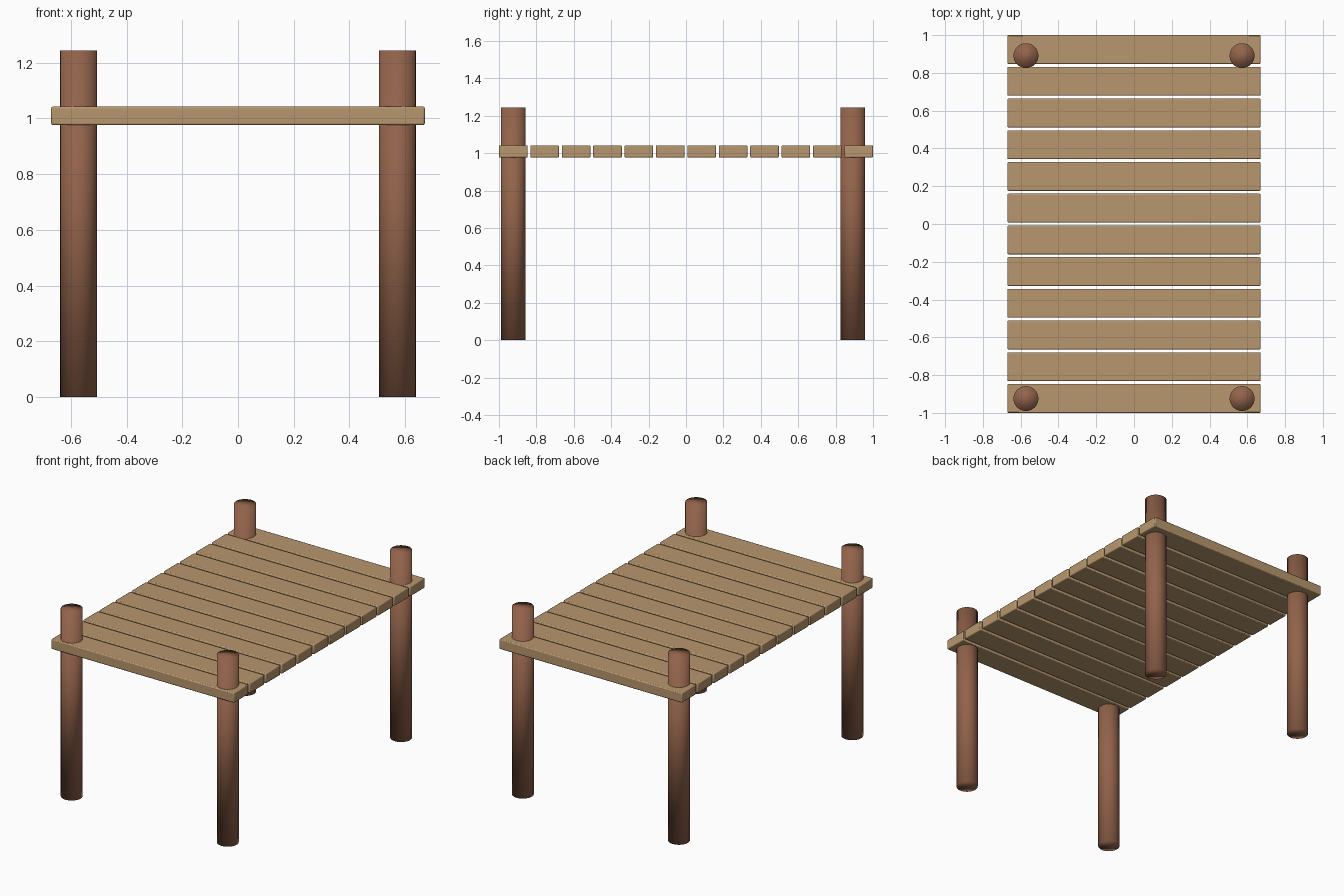
import bpy

if "Cube" in bpy.data.objects:
    bpy.data.objects.remove(bpy.data.objects["Cube"])

PLANKS, PLANK_W, LENGTH = 12, 0.153, 2.0
POST_R, POST_H = 0.066, 1.243


def material(name, rgb):
    mat = bpy.data.materials.new(name)
    mat.diffuse_color = (*rgb, 1)
    mat.use_nodes = True
    mat.node_tree.nodes["Principled BSDF"].inputs["Base Color"].default_value = mat.diffuse_color
    return mat


plank_wood = material("plank_wood", (0.48, 0.31, 0.156))
post_wood = material("post_wood", (0.29, 0.125, 0.07))


def add_plank(name, y):
    bpy.ops.mesh.primitive_cube_add(size=1, location=(0, y, 1.009))
    ob = bpy.context.object
    ob.name = name
    ob.scale = (1.34, PLANK_W, 0.066)
    bpy.ops.object.transform_apply(location=False, rotation=False, scale=True)
    bevel = ob.modifiers.new("soft_edges", 'BEVEL')
    bevel.width = 0.006
    bevel.segments = 2
    ob.data.materials.append(plank_wood)
    bpy.ops.object.shade_smooth_by_angle()


def add_post(name, x, y):
    bpy.ops.mesh.primitive_cylinder_add(vertices=32, radius=POST_R, depth=POST_H,
                                        location=(x, y, POST_H / 2))
    ob = bpy.context.object
    ob.name = name
    ob.data.materials.append(post_wood)
    # Smooth across the cap rims as well, for rounded-looking ends
    bpy.ops.object.shade_smooth()


# Deck planks, front to back
pitch = (LENGTH - PLANK_W) / (PLANKS - 1)
for i in range(PLANKS):
    add_plank(f"deck_plank_{i + 1}", -LENGTH / 2 + PLANK_W / 2 + i * pitch)

# Corner posts
for end, y in (("front", -0.924), ("back", 0.891)):
    for side, x in (("left", -0.572), ("right", 0.572)):
        add_post(f"{end}_{side}_post", x, y)
